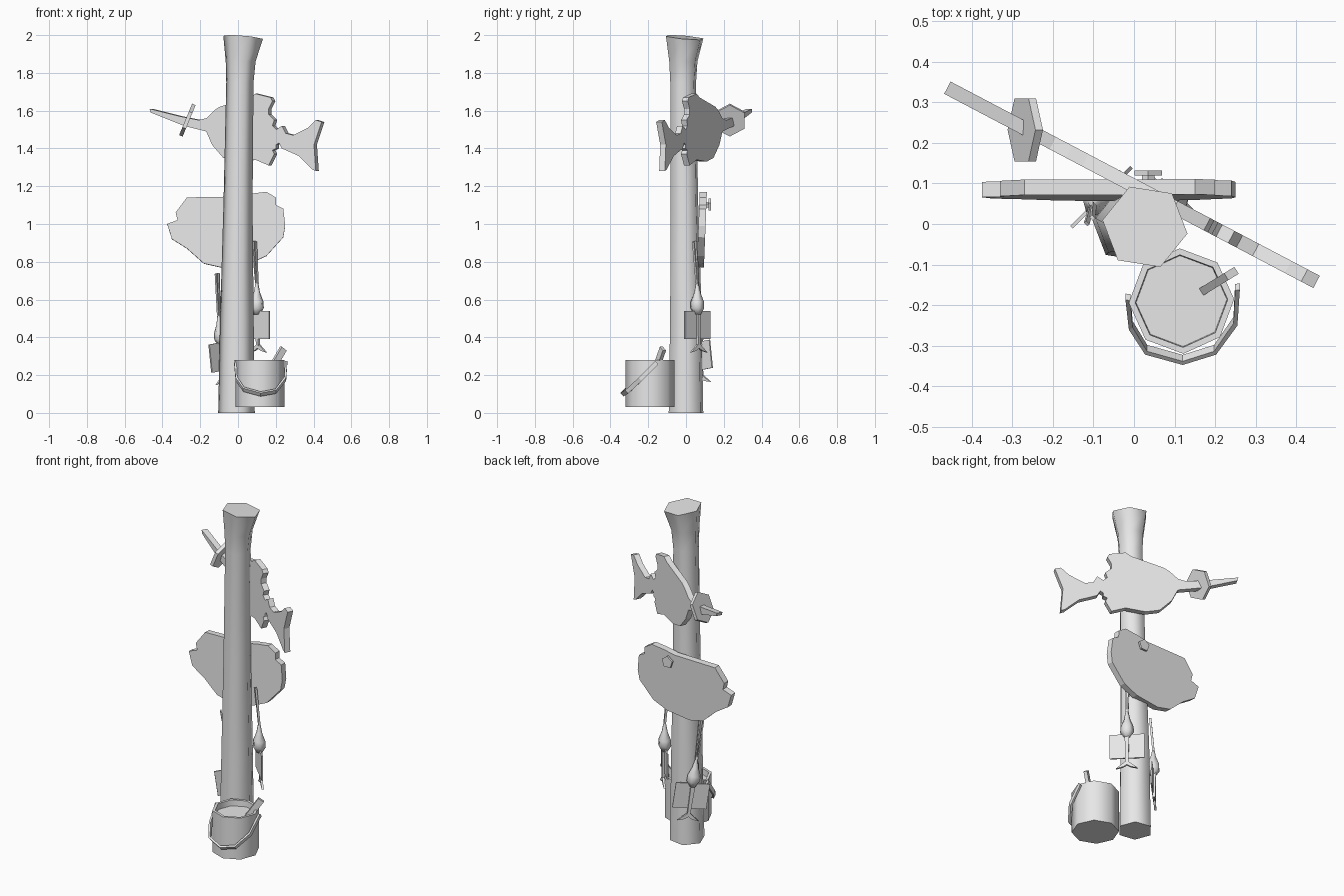
import bpy, bmesh, math
from mathutils import Matrix, Vector

if "Cube" in bpy.data.objects:
    bpy.data.objects.remove(bpy.data.objects["Cube"])

grey = bpy.data.materials.new("plain_grey")
grey.use_nodes = True
grey.diffuse_color = (0.8, 0.8, 0.8, 1)
grey.node_tree.nodes["Principled BSDF"].inputs["Base Color"].default_value = grey.diffuse_color


def finish(name, bm, smooth=0, matrix=None):
    """Turn a bmesh into a named grey object."""
    bmesh.ops.recalc_face_normals(bm, faces=bm.faces)
    mesh = bpy.data.meshes.new(name)
    bm.to_mesh(mesh)
    bm.free()
    obj = bpy.data.objects.new(name, mesh)
    bpy.context.collection.objects.link(obj)
    mesh.materials.append(grey)
    if matrix:
        obj.matrix_world = matrix
    if smooth:
        bpy.ops.object.select_all(action='DESELECT')
        obj.select_set(True)
        bpy.context.view_layer.objects.active = obj
        bpy.ops.object.shade_smooth_by_angle(angle=math.radians(smooth))
    return obj


def slab(name, outline, thick, y=0, slope=0, lean=0, matrix=None):
    """Extrude an x-z outline lying on the plane y + slope*x + lean*z."""
    bm = bmesh.new()
    normal = Vector((-slope, 1, -lean)).normalized()
    face = bm.faces.new([bm.verts.new(Vector((x, y + slope * x + lean * z, z)) - normal * thick / 2)
                         for x, z in outline])
    new = bmesh.ops.extrude_face_region(bm, geom=[face])["geom"]
    bmesh.ops.translate(bm, vec=normal * thick,
                        verts=[v for v in new if isinstance(v, bmesh.types.BMVert)])
    return finish(name, bm, matrix=matrix)


def rings(name, sections, sides, phase=0, smooth=0, matrix=None, tilt=0):
    """Skin a stack of (x, y, z, radius) rings; tilt slants the last one."""
    bm = bmesh.new()
    loops = []
    for i, (cx, cy, cz, r) in enumerate(sections):
        slant = tilt if i == len(sections) - 1 else 0
        loop = []
        for k in range(sides):
            a = math.radians(phase) + math.tau * k / sides
            dx, dy = r * math.cos(a), r * math.sin(a)
            loop.append(bm.verts.new((cx + dx, cy + dy, cz - slant * (dx + dy))))
        loops.append(loop)
    for lo, hi in zip(loops, loops[1:]):
        for k in range(sides):
            n = (k + 1) % sides
            bm.faces.new((lo[k], lo[n], hi[n], hi[k]))
    bm.faces.new(loops[0])
    bm.faces.new(loops[-1])
    return finish(name, bm, smooth, matrix)


def plate(name, centre, normal, radius, depth, sides):
    """Flat polygonal disc facing along a normal."""
    bm = bmesh.new()
    bmesh.ops.create_cone(bm, cap_ends=True, segments=sides, radius1=radius,
                          radius2=radius, depth=depth)
    turn = Vector(normal).to_track_quat('Z', 'Y').to_matrix().to_4x4()
    return finish(name, bm, matrix=Matrix.Translation(centre) @ turn)


# Six-sided post with a flared, slanted top
rings("post", [(-.008, 0, 0, .098), (-.006, 0, .5, .09), (0, -.008, 1.1, .078),
               (.01, -.015, 1.75, .073), (.014, -.014, 1.86, .08),
               (.027, -.007, 1.988, .106)], 6, -9, 65, tilt=.09)

# Upper fish board with a long nose, set diagonally
upper = [(-.46, 1.61), (-.3, 1.57), (-.2, 1.55), (-.16, 1.56), (-.12, 1.6), (-.09, 1.62),
         (.07, 1.67), (.1, 1.69), (.18, 1.67), (.19, 1.65), (.17, 1.61), (.17, 1.58),
         (.2, 1.55), (.19, 1.52), (.21, 1.5), (.24, 1.52), (.26, 1.48), (.3, 1.47),
         (.38, 1.51), (.42, 1.55), (.45, 1.54), (.41, 1.42), (.42, 1.28), (.4, 1.29),
         (.33, 1.36), (.24, 1.4), (.225, 1.43), (.21, 1.42), (.21, 1.4), (.19, 1.39),
         (.2, 1.37), (.17, 1.31), (.1, 1.34), (0, 1.33), (-.07, 1.35), (-.13, 1.42),
         (-.16, 1.49), (-.28, 1.52), (-.455, 1.59)]
slab("upper_fish", upper, .034, y=.094, slope=-.526)
plate("nose_guard", (-.268, .232, 1.55), (.92, 0, -.38), .09, .02, 6)

# Lower round fish board with a raised eye on the back
lower = [(-.375, 1), (-.32, 1.02), (-.33, 1.06), (-.27, 1.14), (0, 1.145), (.07, 1.16),
         (.15, 1.17), (.2, 1.14), (.2, 1.1), (.24, 1.08), (.25, .99), (.24, .93),
         (.15, .83), (.06, .79), (-.09, .77), (-.18, .79), (-.27, .87), (-.35, .92)]
slab("lower_fish", lower, .038, y=.045, lean=.04)
plate("eye_stem", (.035, .11, 1.1), (0, 1, 0), .016, .03, 5)
plate("eye", (.035, .126, 1.1), (0, 1, 0), .036, .012, 5)


def lure(side, place, turn, roll):
    """Hanging cord, pear weight, square card, stem and forked tail."""
    m = (Matrix.Translation(place) @ Matrix.Rotation(math.radians(turn), 4, 'Z')
         @ Matrix.Rotation(math.radians(roll), 4, 'Y'))
    slab(side + "_card", [(-.095, -.075), (.095, -.075), (.095, .075), (-.095, .075)],
         .008, matrix=m)
    rings(side + "_weight", [(0, 0, .055, .018), (0, 0, .09, .038), (0, 0, .125, .036),
                             (0, 0, .17, .018), (0, 0, .235, .005)], 6, 0, 65, m)
    for s in (-1, 1):
        slab(side + "_cord", [(s * .002, .22), (s * .008, .22), (s * .014, .44), (s * .006, .445)],
             .012, y=.02, lean=-.09, matrix=m)
    slab(side + "_stem", [(-.008, -.11), (.008, -.11), (.012, .06), (-.012, .06)],
         .016, y=.008, matrix=m)
    slab(side + "_tail", [(0, -.095), (.06, -.145), (.02, -.135), (0, -.122),
                          (-.02, -.135), (-.06, -.145)], .012, y=.01, matrix=m)


lure("left_lure", (.1, .06, .465), -45, 0)
lure("right_lure", (-.08, .066, .3), 45, -8)

# Bucket with a recessed fill
px, py = .117, -.19
rings("bucket", [(px, py, .03, .13), (px, py, .28, .13), (px, py, .28, .114),
                 (px, py, .245, .112)], 8, 2, 50)

# Paddle standing in the bucket
low, high = Vector((.17, -.165, .22)), Vector((.24, -.122, .34))
bm = bmesh.new()
bmesh.ops.create_cube(bm, size=1)
bmesh.ops.scale(bm, vec=(.036, .02, (high - low).length), verts=bm.verts)
finish("paddle", bm, matrix=Matrix.Translation((low + high) / 2)
       @ (high - low).to_track_quat('Z', 'X').to_matrix().to_4x4())

# Bucket handle: a flat strip swept forward and down
path = [(-.015, -.18, .27), (-.008, -.25, .18), (.03, -.31, .125), (.12, -.335, .1),
        (.2, -.31, .115), (.25, -.24, .18), (.255, -.155, .265)]
out = Vector((0, -.75, -.66))
across = Vector((0, -.66, .75)) * .012
mid = Vector((px, py, .27))
bm = bmesh.new()
loops = []
for p in map(Vector, path):
    d = p - mid
    d = (Vector((d.x, 0, 0)) + out * d.dot(out)).normalized() * .006
    loops.append([bm.verts.new(p + s * d + t * across)
                  for s, t in ((-1, -1), (1, -1), (1, 1), (-1, 1))])
for a, b in zip(loops, loops[1:]):
    for k in range(4):
        bm.faces.new((a[k], a[k - 1], b[k - 1], b[k]))
bm.faces.new(loops[0])
bm.faces.new(loops[-1])
finish("bucket_handle", bm)
